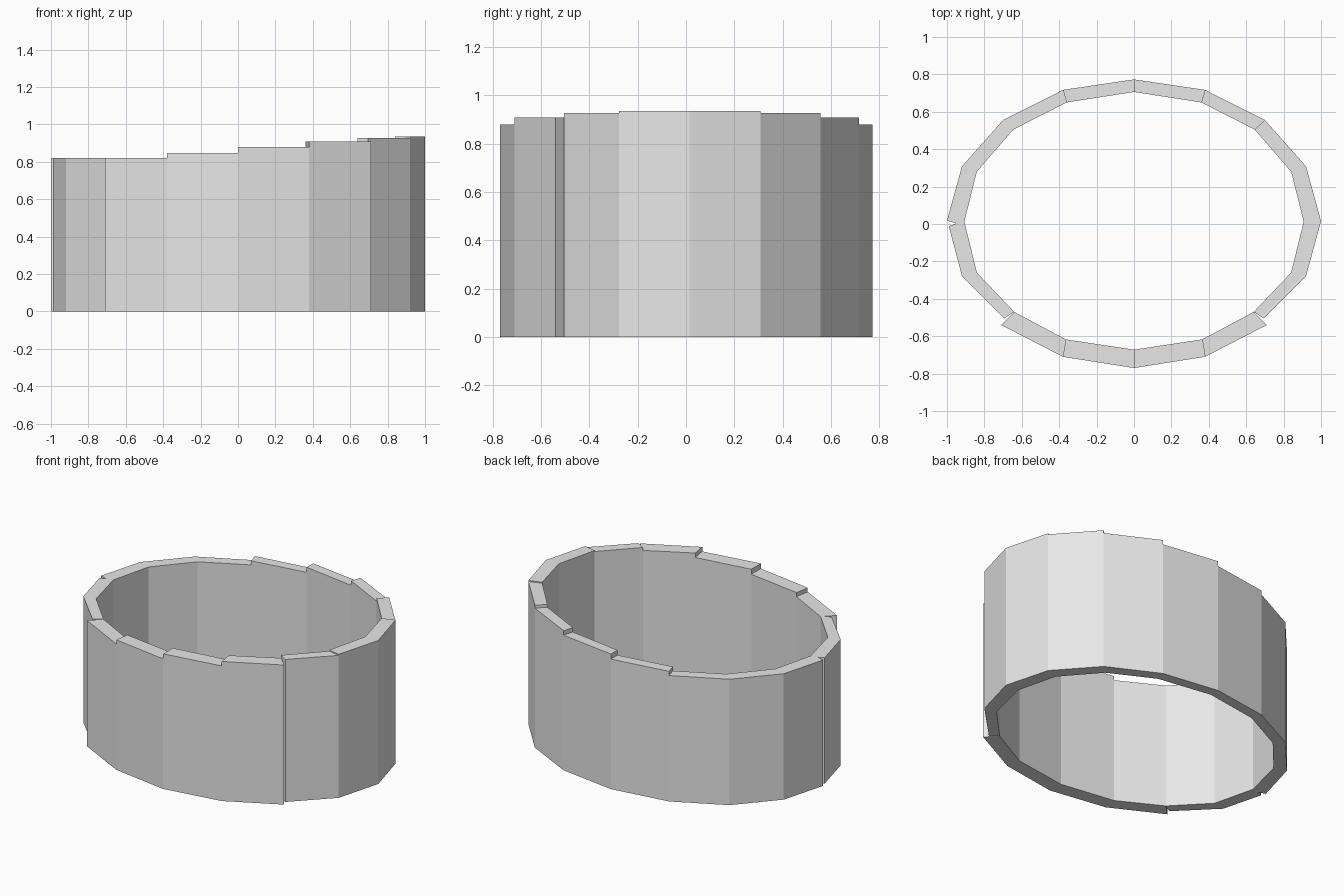
import bpy
import bmesh

default = bpy.data.objects.get("Cube")
if default:
    bpy.data.objects.remove(default, do_unlink=True)

# Plain grey material
grey = bpy.data.materials.new("light_grey")
grey.use_nodes = True
grey.diffuse_color = (0.8, 0.8, 0.8, 1)
grey.node_tree.nodes["Principled BSDF"].inputs["Base Color"].default_value = (0.8, 0.8, 0.8, 1)

# Half outline of the oval ring, from the back round to the front
OUTER = [(0, 0.773), (0.38, 0.717), (0.70, 0.556), (0.92, 0.308), (1.0, 0.015),
         (0.92, -0.278), (0.71, -0.54), (0.38, -0.71), (0, -0.77)]
INNER = [(0, 0.706), (0.36, 0.65), (0.645, 0.505), (0.84, 0.28), (0.907, 0.012),
         (0.84, -0.26), (0.64, -0.47), (0.365, -0.617), (0, -0.672)]
SIDE_CORNER = (0.695, -0.505)   # side panel tucks behind the thicker front panel

# Panel heights from the middle of the ring out to each end
LEFT_HEIGHTS = [0.88, 0.909, 0.928, 0.935]
RIGHT_HEIGHTS = [0.847, 0.82, 0.82, 0.82]


def panel(name, outline, height):
    """Upright panel extruded from its plan outline."""
    bm = bmesh.new()
    face = bm.faces.new([bm.verts.new((x, y, 0)) for x, y in outline])
    top = bmesh.ops.extrude_face_region(bm, geom=[face])["geom"]
    for v in top:
        if isinstance(v, bmesh.types.BMVert):
            v.co.z = height
    bmesh.ops.recalc_face_normals(bm, faces=bm.faces)
    mesh = bpy.data.meshes.new(name)
    bm.to_mesh(mesh)
    bm.free()
    mesh.materials.append(grey)
    obj = bpy.data.objects.new(name, mesh)
    bpy.context.collection.objects.link(obj)


for side, sign, heights in (("left", 1, LEFT_HEIGHTS), ("right", -1, RIGHT_HEIGHTS)):
    for i in range(8):
        start, end = [OUTER[i]], [OUTER[i + 1]]
        if i == 5:
            end = [SIDE_CORNER]
        # Small open notch where the ring closes on the right end
        if side == "right" and i == 3:
            end = [(1.0, 0.018), (0.95, 0.003)]
        if side == "right" and i == 4:
            start = [(0.95, 0.003), (0.99, -0.012)]
        plan = start + end + [INNER[i + 1], INNER[i]]
        panel(f"{side}_panel_{i + 1}", [(sign * x, y) for x, y in plan],
              heights[min(i, 7 - i)])
